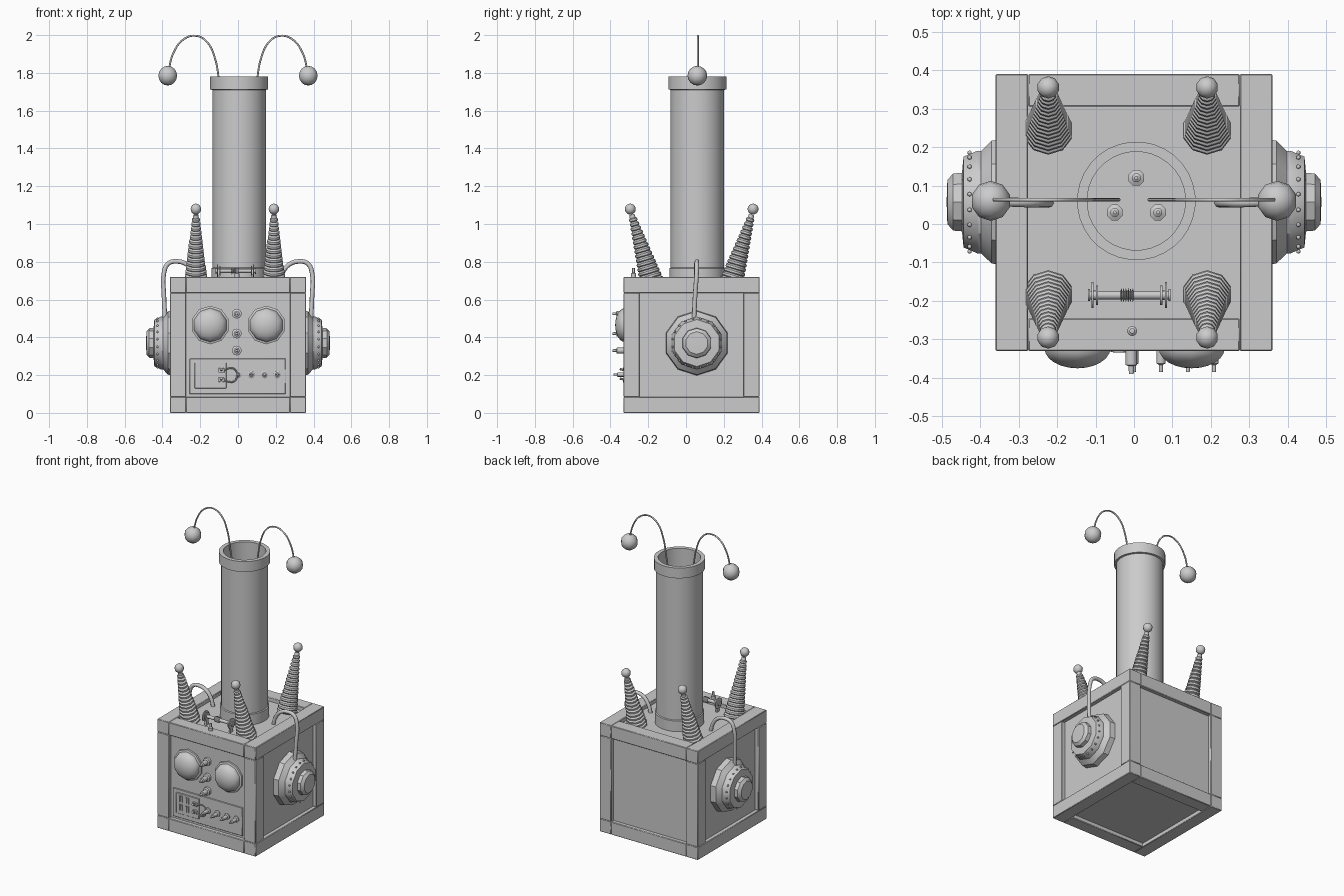
import bpy, bmesh, math
from mathutils import Vector, Matrix

if "Cube" in bpy.data.objects:
    bpy.data.objects.remove(bpy.data.objects["Cube"])


def finish(bm, name, angle=40):
    bmesh.ops.remove_doubles(bm, verts=bm.verts, dist=1e-5)
    bmesh.ops.recalc_face_normals(bm, faces=bm.faces)
    for f in bm.faces:
        f.smooth = True
    me = bpy.data.meshes.new(name)
    bm.to_mesh(me)
    bm.free()
    me.set_sharp_from_angle(angle=math.radians(angle))
    ob = bpy.data.objects.new(name, me)
    bpy.context.collection.objects.link(ob)
    return ob


def box(name, lo, hi, bevel=0):
    lo, hi = Vector(lo), Vector(hi)
    bm = bmesh.new()
    bmesh.ops.create_cube(bm, size=1, matrix=Matrix.Translation((lo + hi) / 2)
                          @ Matrix.Diagonal((*(hi - lo), 1)))
    ob = finish(bm, name, 30)
    if bevel:
        m = ob.modifiers.new("bevel", 'BEVEL')
        m.width = bevel
        m.segments = 1
    return ob


def lathe(name, profile, loc, axis=(0, 0, 1), segs=12, angle=40, closed=False):
    """Spin (radius, height) points around an axis through loc."""
    rot = Vector(axis).to_track_quat('Z', 'Y').to_matrix().to_4x4()
    mat = Matrix.Translation(loc) @ rot
    bm = bmesh.new()
    rings = []
    for r, h in profile:
        if r == 0:
            rings.append([bm.verts.new(mat @ Vector((0, 0, h)))] * segs)
        else:
            rings.append([bm.verts.new(mat @ Vector((
                r * math.cos(2 * math.pi * (i + .5) / segs),
                r * math.sin(2 * math.pi * (i + .5) / segs), h))) for i in range(segs)])
    if closed:
        rings.append(rings[0])
    for a, b in zip(rings, rings[1:]):
        for i in range(segs):
            j = (i + 1) % segs
            vs = list(dict.fromkeys((a[i], a[j], b[j], b[i])))
            if len(vs) > 2:
                bm.faces.new(vs)
    return finish(bm, name, angle)


def ball(name, loc, r, segs=10):
    pts = [(r * math.sin(math.pi * k / 8), -r * math.cos(math.pi * k / 8)) for k in range(1, 8)]
    return lathe(name, [(0, -r)] + pts + [(0, r)], loc, segs=segs, angle=60)


def wire(name, pts, r):
    cu = bpy.data.curves.new(name, 'CURVE')
    cu.dimensions = '3D'
    cu.bevel_depth = r
    cu.bevel_resolution = 2
    cu.resolution_u = 5
    cu.use_fill_caps = True
    sp = cu.splines.new('BEZIER')
    sp.bezier_points.add(len(pts) - 1)
    for b, p in zip(sp.bezier_points, pts):
        b.co = p
        b.handle_left_type = b.handle_right_type = 'AUTO'
    ob = bpy.data.objects.new(name, cu)
    bpy.context.collection.objects.link(ob)


# Crate: recessed core and twelve beams
W, B, T = .36, .275, .085
Y0, Y1 = -.33, .39
box("crate_core", (-.335, Y0 + .025, .025), (.335, Y1 - .025, .695))
for s in (-1, 1):
    x0, x1 = sorted((s * B, s * W))
    for z0, z1 in ((0, T), (.72 - T, .72)):
        box("side_beam", (x0, Y0, z0), (x1, Y1, z1), .003)
        y0, y1 = (Y0, Y0 + T) if s < 0 else (Y1 - T, Y1)
        box("cross_beam", (-B, y0, z0), (B, y1, z1), .003)
    for y0, y1 in ((Y0, Y0 + T), (Y1 - T, Y1)):
        box("corner_post", (x0, y0, T), (x1, y1, .72 - T), .003)

# Tall hollow chimney with collar and foot ring
CX, CY = .006, .06
lathe("chimney", [(.142, .69), (.142, 1.71), (.154, 1.712), (.154, 1.78), (.128, 1.78), (.128, .69)],
      (CX, CY, 0), segs=32, closed=True)
lathe("chimney_foot", [(.14, .69), (.148, .69), (.148, .765), (.14, .77)], (CX, CY, 0), segs=32, closed=True)

# Small valves on the chimney floor
for k in range(3):
    a = math.radians(90 + 120 * k)
    lathe("inner_valve", [(0, 0), (.022, 0), (.022, .02), (.012, .025), (.012, .06), (.005, .065), (.005, .09), (0, .09)],
          (CX + .065 * math.cos(a), CY + .06 * math.sin(a), .69), segs=8)

# Antennae, ear domes and cables on both sides
for s in (-1, 1):
    path = [(.04, 1.4), (.1, 1.76), (.123, 1.88), (.165, 1.965), (.22, 1.996),
            (.285, 1.98), (.34, 1.91), (.37, 1.8)]
    wire("antenna", [(s * x, CY + .003, z) for x, z in path], .005)
    ball("antenna_ball", (s * .372, CY, 1.785), .052)

    ear = (s * .335, .057, .37)
    lathe("ear_dome", [(0, 0), (.172, 0), (.168, .035), (.14, .062), (.14, .072), (.124, .108), (.08, .112),
                       (.078, .135), (.06, .15), (0, .152)], ear, (s, 0, 0), 10, 35)
    for k in range(20):
        a = 2 * math.pi * (k + .5) / 20
        ball("ear_rivet", (s * .427, .057 + .13 * math.cos(a), .37 + .13 * math.sin(a)), .006, 6)
    wire("ear_cable", [(s * .385, .042, .48), (s * .392, .048, .62), (s * .392, .056, .74), (s * .37, .057, .79),
                       (s * .325, .057, .802), (s * .27, .055, .785), (s * .235, .055, .74), (s * .22, .055, .69)], .012)

# Ribbed tilted coils with ball tips
N = 15
ribs = [(0, 0)]
for k in range(N):
    r, h = .064 - .042 * k / (N - 1), .36 * k / N
    ribs += [(r - .006, h), (r, h + .005), (r, h + .016), (r - .006, h + .021)]
ribs += [(.014, .375), (0, .375)]
for x in (-.223, .19):
    for y, d in ((-.18, -1), (.24, 1)):
        lathe("ribbed_coil", ribs, (x, y, .69), (0, d * .118, .395), 10)
        ball("coil_tip", (x, y + d * .115, 1.079), .029)

# Spool lying on the top panel, and a small peg
SP = (0, -.185, .752)
for x, r in ((-.117, .016), (-.108, .035), (-.096, .026), (.071, .026), (.083, .035), (.092, .016)):
    lathe("spool_disc", [(0, -.003), (r, -.003), (r, .003), (0, .003)], (x, SP[1], SP[2]), (1, 0, 0))
lathe("spool_rod", [(0, -.12), (.011, -.12), (.011, .095), (0, .095)], SP, (1, 0, 0))
for k in range(6):
    lathe("spool_winding", [(.008, -.003), (.019, 0), (.008, .003)], (-.033 + .006 * k, SP[1], SP[2]), (1, 0, 0))
for x in (-.1, .078):
    box("spool_stand", (x - .006, SP[1] - .012, .69), (x + .006, SP[1] + .012, .75))
lathe("top_peg", [(0, 0), (.013, 0), (.013, .02), (.007, .025), (.007, .048), (0, .05)], (-.005, -.278, .718))

# Front eye domes on round plates
F = Y0 + .025
for x in (-.147, .15):
    eye = [(0, 0), (.102, 0), (.102, .012), (.09, .016)]
    eye += [(.09 * math.cos(a * math.pi / 12), .018 + .052 * math.sin(a * math.pi / 12)) for a in range(6)]
    lathe("eye_dome", eye + [(0, .07)], (x, F, .465), (0, -1, 0), 10, 45)

# Pointed knobs
def knob(name, x, z, s, length):
    lathe(name, [(0, 0), (s, 0), (s, .2 * length), (.6 * s, .25 * length), (.6 * s, .72 * length),
                 (.3 * s, .76 * length), (.25 * s, length), (0, length)], (x, F, z), (0, -1, 0), 10)


for z in (.525, .42, .33):
    knob("centre_knob", -.007, z, .026, .085)
for x in (0, .07, .14, .208):
    knob("panel_knob", x, .203, .02, .08)

# Control panel with slots, switches and wires
box("control_panel", (-.257, F - .008, .1), (.252, F, .287), .002)
box("switch_plate", (-.23, F - .014, .13), (-.062, F, .265), .002)
for x in (-.195, -.146):
    for z in (.232, .175):
        box("slider_left", (x - .012, F - .02, z - .02), (x - .004, F, z + .02))
        box("slider_right", (x + .004, F - .02, z - .02), (x + .012, F, z + .02))
for z in (.225, .175):
    box("switch_base", (-.104, F - .022, z - .012), (-.072, F, z + .012), .002)
    lathe("switch_lever", [(0, 0), (.005, 0), (.007, .025), (0, .027)], (-.088, F - .02, z), (0, -1, .3), 8)
    wire("panel_wire", [(-.074, F - .018, z), (-.05, F - .025, z + (z - .2) * .4),
                        (-.02, F - .024, .2 + (z - .2) * 1.3), (0, F - .02, .203)], .004)
